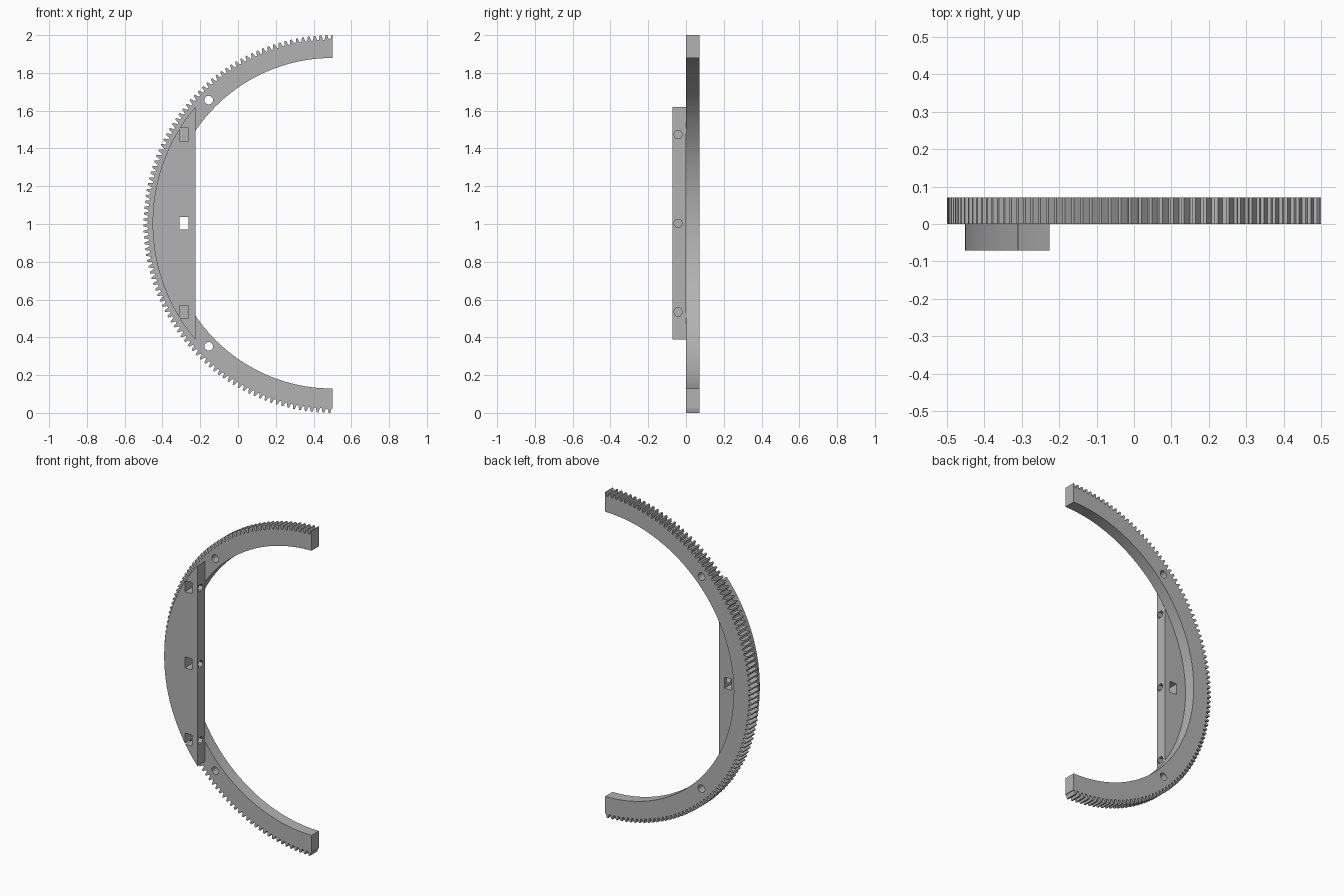
import bpy, bmesh
from math import pi, cos, sin, acos
from mathutils import Matrix

cube = bpy.data.objects.get("Cube")
if cube:
    bpy.data.objects.remove(cube, do_unlink=True)

CX, CZ = 0.5, 1.004          # centre of the arcs
HALF_DEPTH = 0.0715
TIP, ROOT, INNER, PLATE_R = 1.0, 0.976, 0.875, 0.952
CHORD_X = -0.226
PITCHES = 99.5               # teeth along the half circle

grey = bpy.data.materials.new("plain grey")
grey.use_nodes = True
colour = (0.45, 0.45, 0.45, 1)
grey.diffuse_color = colour
grey.node_tree.nodes["Principled BSDF"].inputs["Base Color"].default_value = colour


def make_object(name, bm):
    bmesh.ops.recalc_face_normals(bm, faces=bm.faces)
    mesh = bpy.data.meshes.new(name)
    bm.to_mesh(mesh)
    bm.free()
    mesh.materials.append(grey)
    obj = bpy.data.objects.new(name, mesh)
    bpy.context.collection.objects.link(obj)
    return obj


def extrude_profile(name, points, y0, y1):
    bm = bmesh.new()
    face = bm.faces.new([bm.verts.new((x, y0, z)) for x, z in points])
    result = bmesh.ops.extrude_face_region(bm, geom=[face])
    moved = [v for v in result["geom"] if isinstance(v, bmesh.types.BMVert)]
    bmesh.ops.translate(bm, verts=moved, vec=(0, y1 - y0, 0))
    return make_object(name, bm)


def box(name, centre, size):
    bm = bmesh.new()
    bmesh.ops.create_cube(bm, size=1, matrix=Matrix.Translation(centre) @ Matrix.Diagonal((*size, 1)))
    return make_object(name, bm)


def rod(name, centre, radius, length, axis, sides):
    bm = bmesh.new()
    turn = Matrix.Rotation(pi / 2, 4, axis)
    bmesh.ops.create_cone(bm, cap_ends=True, segments=sides, radius1=radius, radius2=radius,
                          depth=length, matrix=Matrix.Translation(centre) @ turn)
    return make_object(name, bm)


def cut(target, cutters):
    for cutter in cutters:
        cutter.hide_render = True
        mod = target.modifiers.new("cut", "BOOLEAN")
        mod.operation, mod.solver, mod.object = "DIFFERENCE", "EXACT", cutter
        bpy.context.view_layer.objects.active = target
        bpy.ops.object.modifier_apply(modifier=mod.name)
        bpy.data.objects.remove(cutter, do_unlink=True)


def smooth(obj):
    bpy.ops.object.select_all(action="DESELECT")
    obj.select_set(True)
    bpy.context.view_layer.objects.active = obj
    bpy.ops.object.shade_smooth_by_angle(angle=pi / 9)


def arc(radius, a0, a1, steps, cz=CZ):
    angles = [a0 + (a1 - a0) * i / steps for i in range(steps + 1)]
    return [(CX + radius * cos(a), cz + radius * sin(a)) for a in angles]


# Toothed half ring, starting on a tooth tip and ending in a root
step = pi / PITCHES
outline = []
for i in range(int(PITCHES) + 1):
    for offset, radius in ((-0.36, ROOT), (-0.14, TIP), (0.14, TIP), (0.36, ROOT)):
        t = i + offset
        if 0 <= t <= PITCHES:
            a = pi / 2 + t * step
            outline.append((CX + radius * cos(a), 1 + radius * sin(a)))
outline = [(CX, 1 + TIP)] + outline + [(CX, 1 - ROOT)]
ring = extrude_profile("toothed_half_ring", outline + arc(INNER, 1.5 * pi, 0.5 * pi, 96), 0, HALF_DEPTH)
cut(ring, [rod("ring_hole_cutter", (-0.155, 0, CZ + s * 0.652), 0.023, 0.4, "X", 24) for s in (-1, 1)])
smooth(ring)

# Segment-shaped mounting plate on the front of the ring
spread = acos((CX - CHORD_X) / PLATE_R)
plate = extrude_profile("mounting_plate", arc(PLATE_R, pi - spread, pi + spread, 64), -HALF_DEPTH, 0)
cutters = []
for dz in (-0.469, 0, 0.469):
    cutters.append(box("nut_slot_cutter", (-0.286, -0.04, CZ + dz), (0.048, 0.2, 0.068)))
    cutters.append(rod("bolt_hole_cutter", (-0.24, -0.042, CZ + dz), 0.024, 0.08, "Y", 6))
cut(plate, cutters)
smooth(plate)
